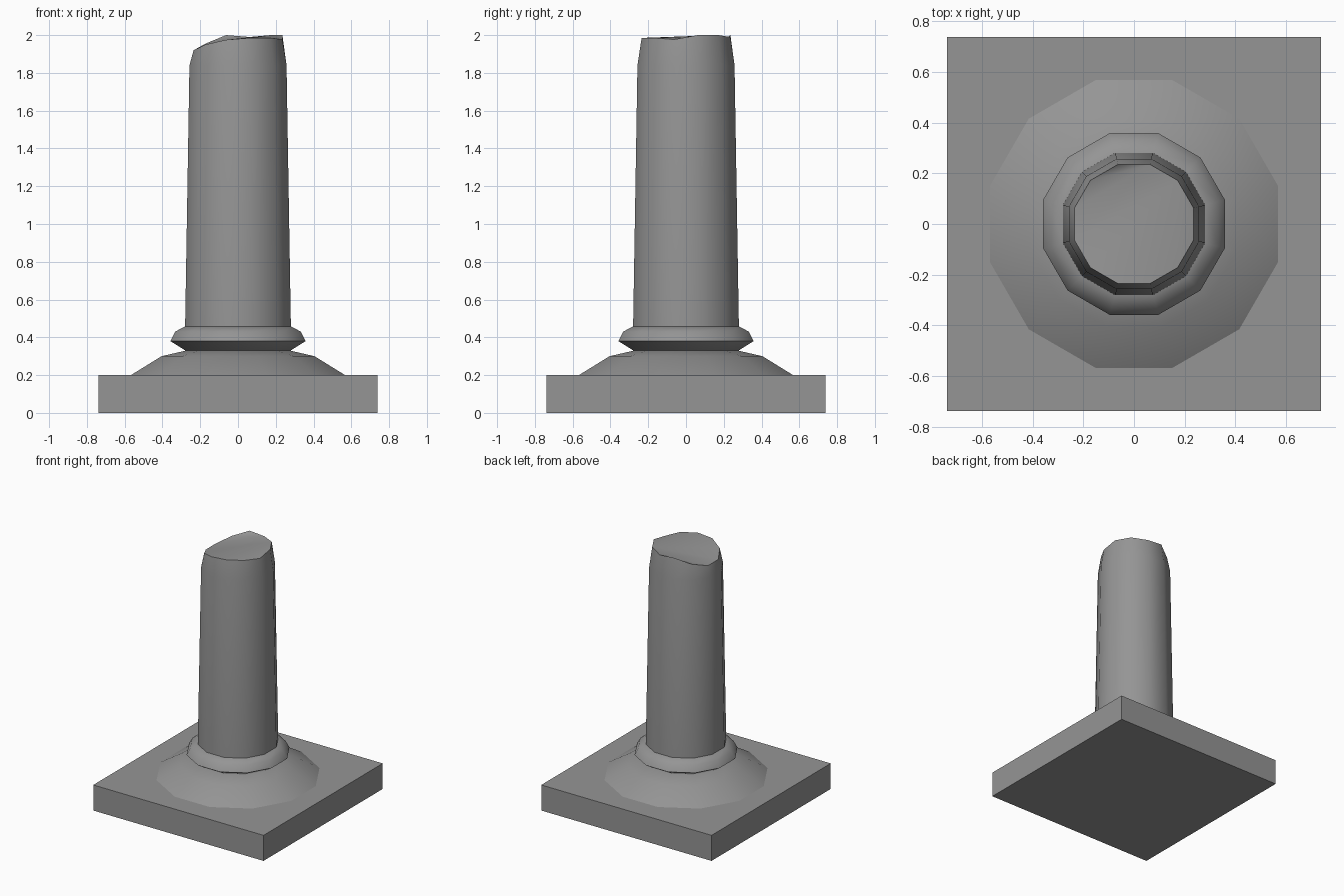
import bpy, bmesh, math

if "Cube" in bpy.data.objects:
    bpy.data.objects.remove(bpy.data.objects["Cube"])

stone = bpy.data.materials.new("grey stone")
stone.diffuse_color = (0.3, 0.3, 0.3, 1)
stone.use_nodes = True
stone.node_tree.nodes["Principled BSDF"].inputs["Base Color"].default_value = stone.diffuse_color
SIDES = 12


def finish(name, bm, angle=None):
    bmesh.ops.recalc_face_normals(bm, faces=bm.faces)
    me = bpy.data.meshes.new(name)
    bm.to_mesh(me)
    bm.free()
    me.materials.append(stone)
    ob = bpy.data.objects.new(name, me)
    bpy.context.collection.objects.link(ob)
    if angle:
        bpy.ops.object.select_all(action='DESELECT')
        ob.select_set(True)
        bpy.context.view_layer.objects.active = ob
        bpy.ops.object.shade_smooth_by_angle(angle=math.radians(angle))
    return ob


def turned(name, profile, angle, top=None):
    """Stack 12-sided rings; profile holds (flat-to-centre distance, z)."""
    bm = bmesh.new()
    rings = []
    for k, (apothem, z) in enumerate(profile):
        r = apothem / math.cos(math.pi / SIDES)
        broken = top and k == len(profile) - 1
        rings.append([bm.verts.new((r * math.cos(math.radians(15 + 30 * i)),
                                    r * math.sin(math.radians(15 + 30 * i)),
                                    top[i] if broken else z)) for i in range(SIDES)])
    for a, b in zip(rings, rings[1:]):
        for i in range(SIDES):
            j = (i + 1) % SIDES
            bm.faces.new((a[i], a[j], b[j], b[i]))
    bm.faces.new(rings[0][::-1])
    cap = bm.faces.new(rings[-1])
    if top:
        bmesh.ops.triangulate(bm, faces=[cap])
    return finish(name, bm, angle)


# Square plinth
bm = bmesh.new()
bmesh.ops.create_cube(bm, size=1)
for v in bm.verts:
    v.co = (v.co.x * 1.475, v.co.y * 1.475, (v.co.z + 0.5) * 0.2)
finish("plinth", bm)

# Flared foot and rounded collar
turned("flared_foot", [(0.567, 0.2), (0.405, 0.3), (0.275, 0.33)], 40)
turned("collar", [(0.275, 0.328), (0.358, 0.38), (0.333, 0.43), (0.28, 0.458)], 80)

# Tapered shaft with an uneven broken top
broken_top = [2.0, 2.0, 1.99, 2.0, 1.955, 1.92, 1.92, 1.95, 1.975, 1.985, 1.985, 1.977]
turned("broken_shaft", [(0.28, 0.455), (0.257, 1.84), (0.235, 1.98)], 40, broken_top)
